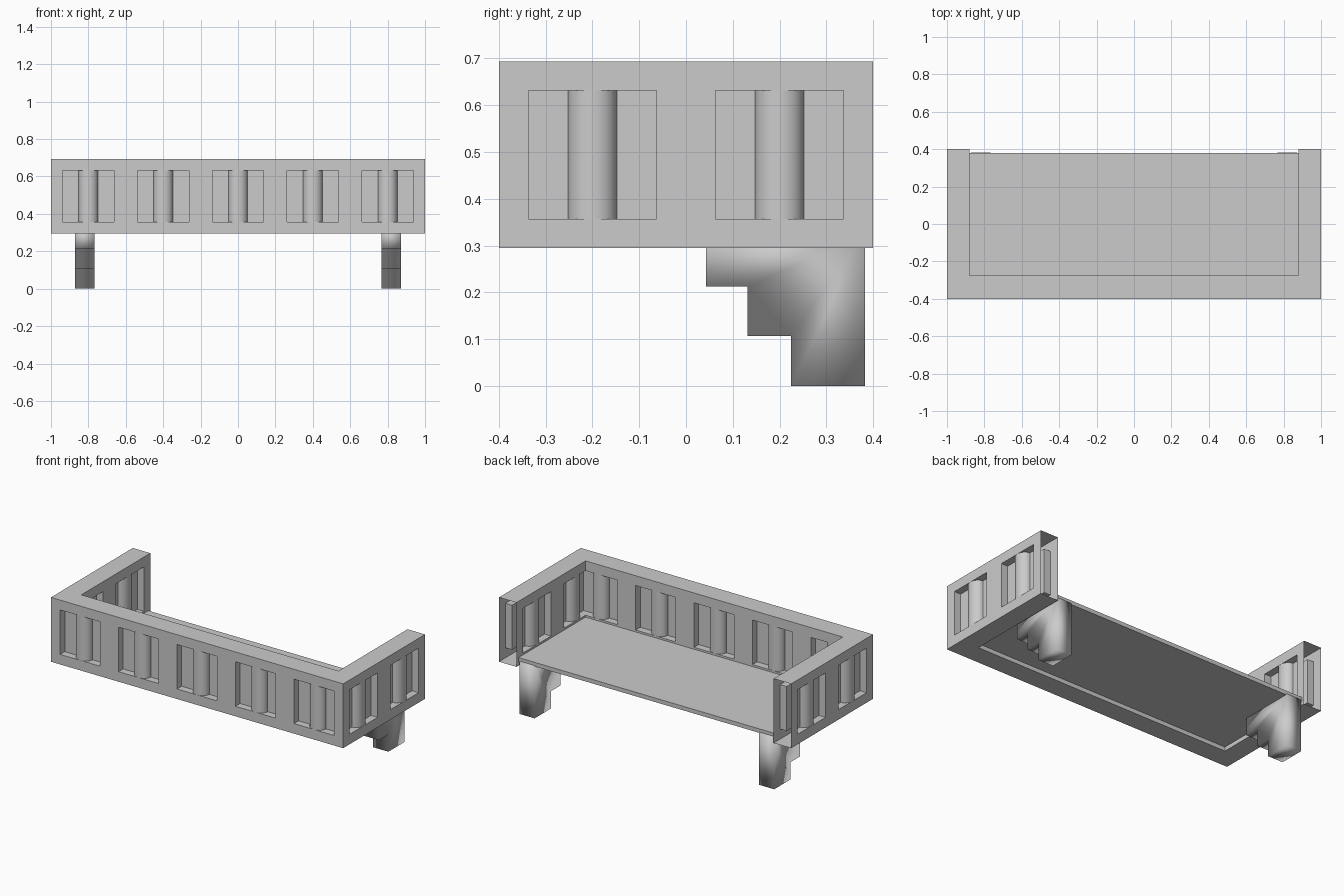
import bpy
import bmesh
import math
from mathutils import Vector

cube = bpy.data.objects.get("Cube")
if cube:
    bpy.data.objects.remove(cube)

GREY = (0.6, 0.6, 0.6, 1)
stone = bpy.data.materials.new("grey stone")
stone.use_nodes = True
stone.diffuse_color = GREY
stone.node_tree.nodes["Principled BSDF"].inputs["Base Color"].default_value = GREY

BOTTOM, TOP = 0.295, 0.693          # parapet heights
SILL, HEAD = 0.357, 0.632           # niche heights
HALF, DEPTH, RADIUS = 0.137, 0.045, 0.052
INNER_X, INNER_Y = 0.88, -0.275


def finish(bm, name, smooth_angle=None):
    bmesh.ops.remove_doubles(bm, verts=bm.verts, dist=0.0001)
    mesh = bpy.data.meshes.new(name)
    bm.to_mesh(mesh)
    bm.free()
    mesh.materials.append(stone)
    obj = bpy.data.objects.new(name, mesh)
    bpy.context.collection.objects.link(obj)
    if smooth_angle:
        bpy.ops.object.select_all(action='DESELECT')
        obj.select_set(True)
        bpy.context.view_layer.objects.active = obj
        bpy.ops.object.shade_smooth_by_angle(angle=smooth_angle)
    return obj


def panel(name, origin, along, inward, start, end, centres):
    """Upright sheet with niches, each holding a half-round column."""
    bm = bmesh.new()
    origin, along, inward = Vector(origin), Vector(along), Vector(inward)
    flip = along.cross(Vector((0, 0, 1))).dot(inward) > 0

    def quad(*points):
        verts = [bm.verts.new(origin + along * s + inward * d + Vector((0, 0, z)))
                 for s, d, z in points]
        bm.faces.new(verts[::-1] if flip else verts)

    def upright(a, b, low, high):
        (s, d), (t, e) = a, b
        quad((s, d, low), (t, e, low), (t, e, high), (s, d, high))

    # plain bands and piers
    upright((start, 0), (end, 0), BOTTOM, SILL)
    upright((start, 0), (end, 0), HEAD, TOP)
    edges = [start] + [c + k * HALF for c in centres for k in (-1, 1)] + [end]
    for a, b in zip(edges[::2], edges[1::2]):
        if b > a:
            upright((a, 0), (b, 0), SILL, HEAD)

    for c in centres:
        l, r = c - HALF, c + HALF
        # jambs, column and back as one outline
        arc = [(c - RADIUS * math.cos(math.pi * i / 14),
                DEPTH * (1 - math.sin(math.pi * i / 14))) for i in range(15)]
        outline = [(l, 0), (l, DEPTH)] + arc + [(r, DEPTH), (r, 0)]
        for a, b in zip(outline, outline[1:]):
            upright(a, b, SILL, HEAD)
        # sill and head
        quad((l, 0, SILL), (r, 0, SILL), (r, DEPTH, SILL), (l, DEPTH, SILL))
        quad((l, DEPTH, HEAD), (r, DEPTH, HEAD), (r, 0, HEAD), (l, 0, HEAD))
    bmesh.ops.remove_doubles(bm, verts=bm.verts, dist=0.0001)
    return finish(bm, name, math.radians(40))


# parapet faces, outside and inside
front_niches = [-0.8, -0.4, 0, 0.4, 0.8]
side_niches = [-0.2, 0.2]
panel("front_outer_panel", (0, -0.4, 0), (1, 0, 0), (0, 1, 0), -1, 1, front_niches)
panel("front_inner_panel", (0, INNER_Y, 0), (1, 0, 0), (0, -1, 0),
      -INNER_X, INNER_X, front_niches)
for side, label in ((1, "left"), (-1, "right")):
    panel(label + "_outer_panel", (side, 0, 0), (0, 1, 0), (-side, 0, 0),
          -0.4, 0.4, side_niches)
    panel(label + "_inner_panel", (side * INNER_X, 0, 0), (0, 1, 0), (side, 0, 0),
          INNER_Y, 0.4, side_niches)

# U-shaped coping and underside; the parapet ends stay open
for name, z in (("parapet_top", TOP), ("parapet_underside", BOTTOM)):
    bm = bmesh.new()
    outline = [(-1, 0.4), (-1, -0.4), (1, -0.4), (1, 0.4),
               (INNER_X, 0.4), (INNER_X, INNER_Y), (-INNER_X, INNER_Y), (-INNER_X, 0.4)]
    if z == BOTTOM:
        outline.reverse()
    bm.faces.new([bm.verts.new((x, y, z)) for x, y in outline])
    finish(bm, name)

# floor slab
bm = bmesh.new()
bmesh.ops.create_cube(bm, size=1)
for v in bm.verts:
    v.co = (v.co.x * 2 * INNER_X, v.co.y * 0.655 + 0.0525, v.co.z * 0.025 + 0.3325)
finish(bm, "floor")

# stepped brackets with soft shading
profile = [(0.383, 0), (0.383, 0.325), (0.043, 0.325), (0.043, 0.212),
           (0.132, 0.212), (0.132, 0.107), (0.225, 0.107), (0.225, 0)]
for side, label in ((1, "left"), (-1, "right")):
    bm = bmesh.new()
    face = bm.faces.new([bm.verts.new((side * 0.82 - 0.052, y, z)) for y, z in profile])
    moved = bmesh.ops.extrude_face_region(bm, geom=[face])["geom"]
    bmesh.ops.translate(bm, vec=(0.104, 0, 0),
                        verts=[g for g in moved if isinstance(g, bmesh.types.BMVert)])
    bmesh.ops.recalc_face_normals(bm, faces=bm.faces)
    finish(bm, label + "_bracket", math.pi)
